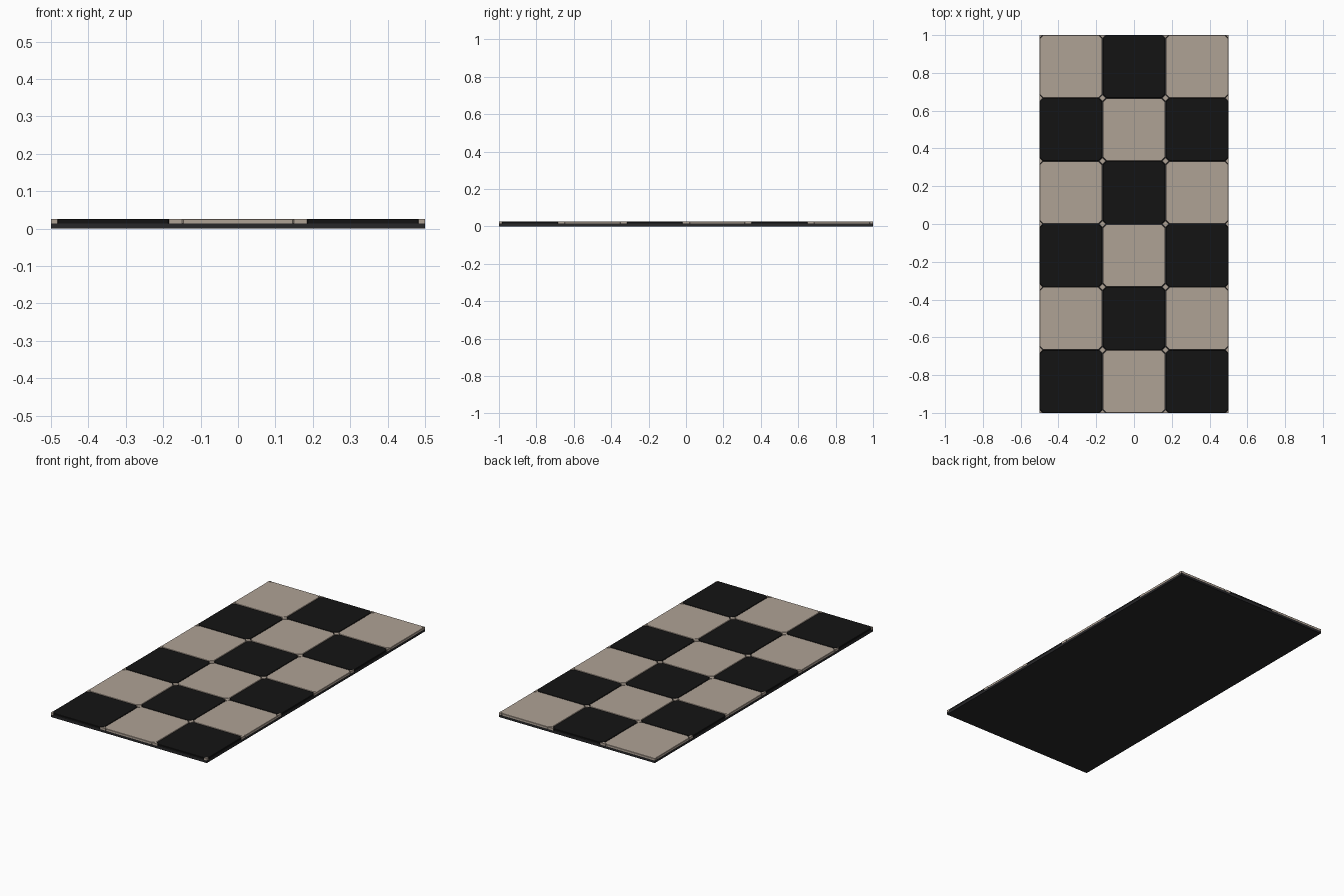
import bpy, bmesh

if "Cube" in bpy.data.objects:
    bpy.data.objects.remove(bpy.data.objects["Cube"])

W, L = 1.0, 2.0            # overall size
NX, NY = 3, 6              # tiles across and along
S = W / NX                 # tile pitch
BASE_Z, TOP_Z = 0.014, 0.026
CUT, GAP = 0.019, 0.0015   # corner cut and half seam


def material(name, rgb):
    m = bpy.data.materials.new(name)
    m.diffuse_color = (*rgb, 1)
    m.use_nodes = True
    m.node_tree.nodes["Principled BSDF"].inputs["Base Color"].default_value = m.diffuse_color
    return m


BEIGE = material("beige", (0.43, 0.36, 0.30))
BLACK = material("black", (0.007, 0.007, 0.007))
DARK = material("dark_grey", (0.02, 0.02, 0.022))


def prism(name, pts, z0, z1, mat, bevel=0.0):
    """Extrude a flat outline upwards, with an optional bevelled rim."""
    bm = bmesh.new()
    face = bm.faces.new([bm.verts.new((x, y, z0)) for x, y in pts])
    ext = bmesh.ops.extrude_face_region(bm, geom=[face], use_keep_orig=True)
    for v in ext["geom"]:
        if isinstance(v, bmesh.types.BMVert):
            v.co.z = z1
    bmesh.ops.recalc_face_normals(bm, faces=bm.faces)
    if bevel:
        rim = [e for e in bm.edges if all(v.co.z > z1 - 1e-6 for v in e.verts)]
        bmesh.ops.bevel(bm, geom=rim, offset=bevel, segments=1, affect='EDGES')
    me = bpy.data.meshes.new(name)
    bm.to_mesh(me)
    bm.free()
    me.materials.append(mat)
    ob = bpy.data.objects.new(name, me)
    bpy.context.collection.objects.link(ob)
    return ob


def clamp(v, lim):
    return max(-lim, min(lim, v))


# backing slab
prism("base", [(-W/2, -L/2), (W/2, -L/2), (W/2, L/2), (-W/2, L/2)], 0, BASE_Z, DARK)

# checkered tiles with cut corners
for i in range(NX):
    for j in range(NY):
        cx, cy = (i + 0.5) * S - W/2, (j + 0.5) * S - L/2
        # seams only between tiles, flush on the outer border
        x0 = cx - S/2 + (GAP if i > 0 else 0)
        x1 = cx + S/2 - (GAP if i < NX - 1 else 0)
        y0 = cy - S/2 + (GAP if j > 0 else 0)
        y1 = cy + S/2 - (GAP if j < NY - 1 else 0)
        c = CUT
        pts = [(x0 + c, y0), (x1 - c, y0), (x1, y0 + c), (x1, y1 - c),
               (x1 - c, y1), (x0 + c, y1), (x0, y1 - c), (x0, y0 + c)]
        prism("tile", pts, BASE_Z, TOP_Z, BLACK if (i + j) % 2 == 0 else BEIGE, 0.0015)

# small diamond insets at the tile corners, trimmed at the border
D = CUT - GAP
for i in range(NX + 1):
    for j in range(NY + 1):
        cx, cy = i * S - W/2, j * S - L/2
        pts = []
        for dx, dy in ((D, 0), (0, D), (-D, 0), (0, -D)):
            p = (round(clamp(cx + dx, W/2), 6), round(clamp(cy + dy, L/2), 6))
            if p not in pts:
                pts.append(p)
        prism("diamond_inset", pts, BASE_Z, TOP_Z, BEIGE)
